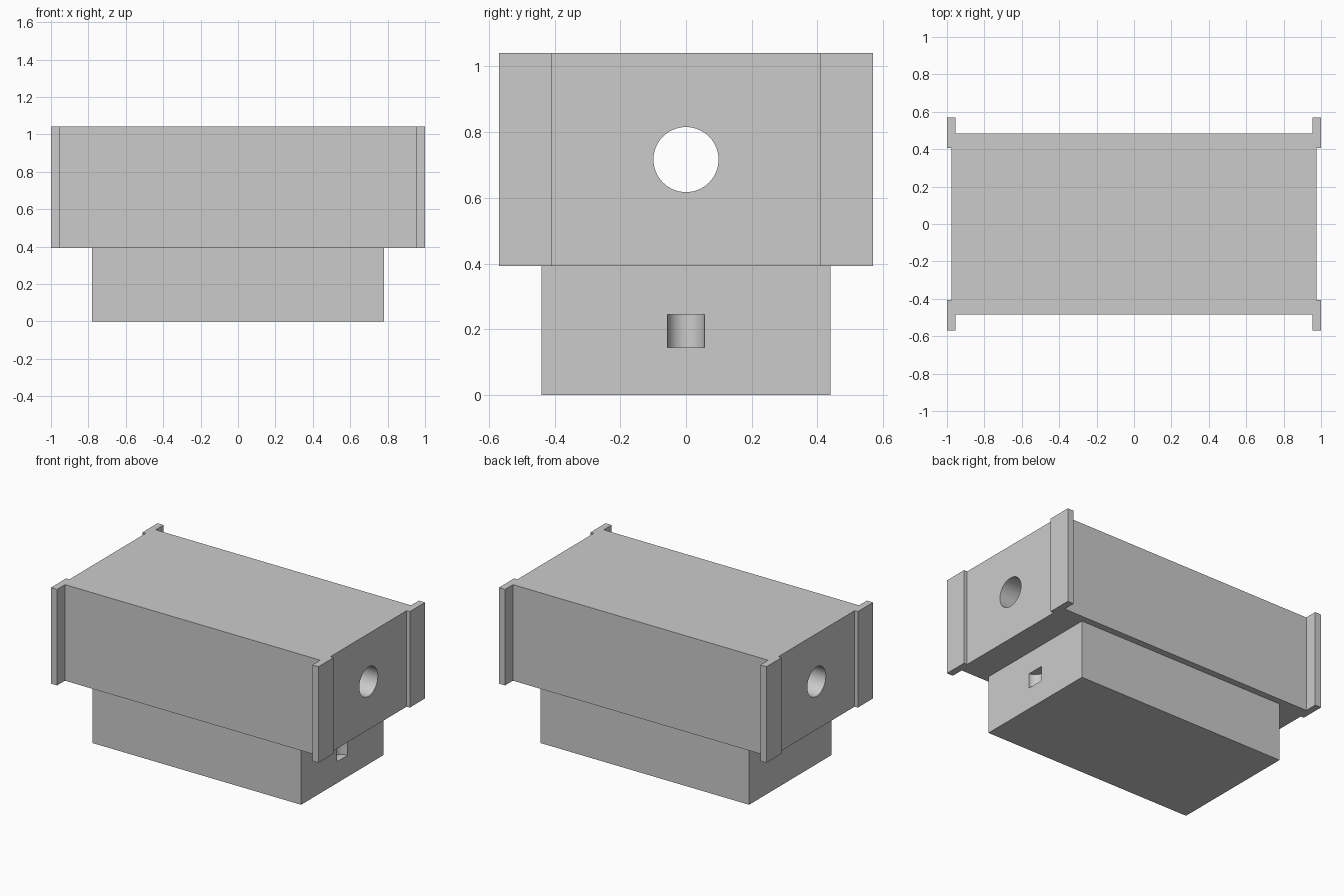
import bpy
import bmesh
from math import radians

if "Cube" in bpy.data.objects:
    bpy.data.objects.remove(bpy.data.objects["Cube"], do_unlink=True)

BASE_TOP = 0.392
BODY_TOP = 1.041

grey = bpy.data.materials.new("plain grey")
grey.use_nodes = True
colour = (0.6, 0.6, 0.6, 1)
grey.diffuse_color = colour
grey.node_tree.nodes["Principled BSDF"].inputs["Base Color"].default_value = colour


def prism(name, outline, bottom, top):
    """Extrude a plan outline upward between two heights."""
    bm = bmesh.new()
    face = bm.faces.new([bm.verts.new((x, y, bottom)) for x, y in outline])
    grown = bmesh.ops.extrude_face_region(bm, geom=[face])
    raised = [v for v in grown["geom"] if isinstance(v, bmesh.types.BMVert)]
    bmesh.ops.translate(bm, verts=raised, vec=(0, 0, top - bottom))
    bmesh.ops.recalc_face_normals(bm, faces=bm.faces[:])
    mesh = bpy.data.meshes.new(name)
    bm.to_mesh(mesh)
    bm.free()
    mesh.materials.append(grey)
    obj = bpy.data.objects.new(name, mesh)
    bpy.context.collection.objects.link(obj)
    return obj


def drill(target, radius, depth, location, rotation=(0, 0, 0)):
    """Cut a round hole, then discard the cutter."""
    bpy.ops.mesh.primitive_cylinder_add(vertices=64, radius=radius, depth=depth,
                                        location=location, rotation=rotation)
    cutter = bpy.context.object
    cutter.hide_render = True
    cutter.data.materials.append(grey)
    cut = target.modifiers.new("hole", 'BOOLEAN')
    cut.object = cutter
    cut.solver = 'EXACT'
    bpy.ops.object.select_all(action='DESELECT')
    target.select_set(True)
    bpy.context.view_layer.objects.active = target
    bpy.ops.object.modifier_apply(modifier=cut.name)
    bpy.data.objects.remove(cutter, do_unlink=True)
    bpy.ops.object.shade_smooth_by_angle(angle=radians(30))


# Upper body: one flanged corner mirrored into the full plan outline
corner = [(0.976, 0.407), (1, 0.407), (1, 0.569), (0.954, 0.569), (0.954, 0.485)]
half = corner + [(-x, y) for x, y in reversed(corner)]
outline = half + [(x, -y) for x, y in reversed(half)]
body = prism("flanged_body", outline, BASE_TOP, BODY_TOP)

# Bore running lengthwise through the body
drill(body, 0.099, 3, (0, 0, (BASE_TOP + BODY_TOP) / 2), (0, radians(90), 0))

# Lower block with a small rounded pocket in its left end
end, side = 0.78, 0.44
base = prism("base_block", [(-end, -side), (end, -side), (end, side), (-end, side)], 0, BASE_TOP)
drill(base, 0.057, 0.1, (end, 0, 0.195))
